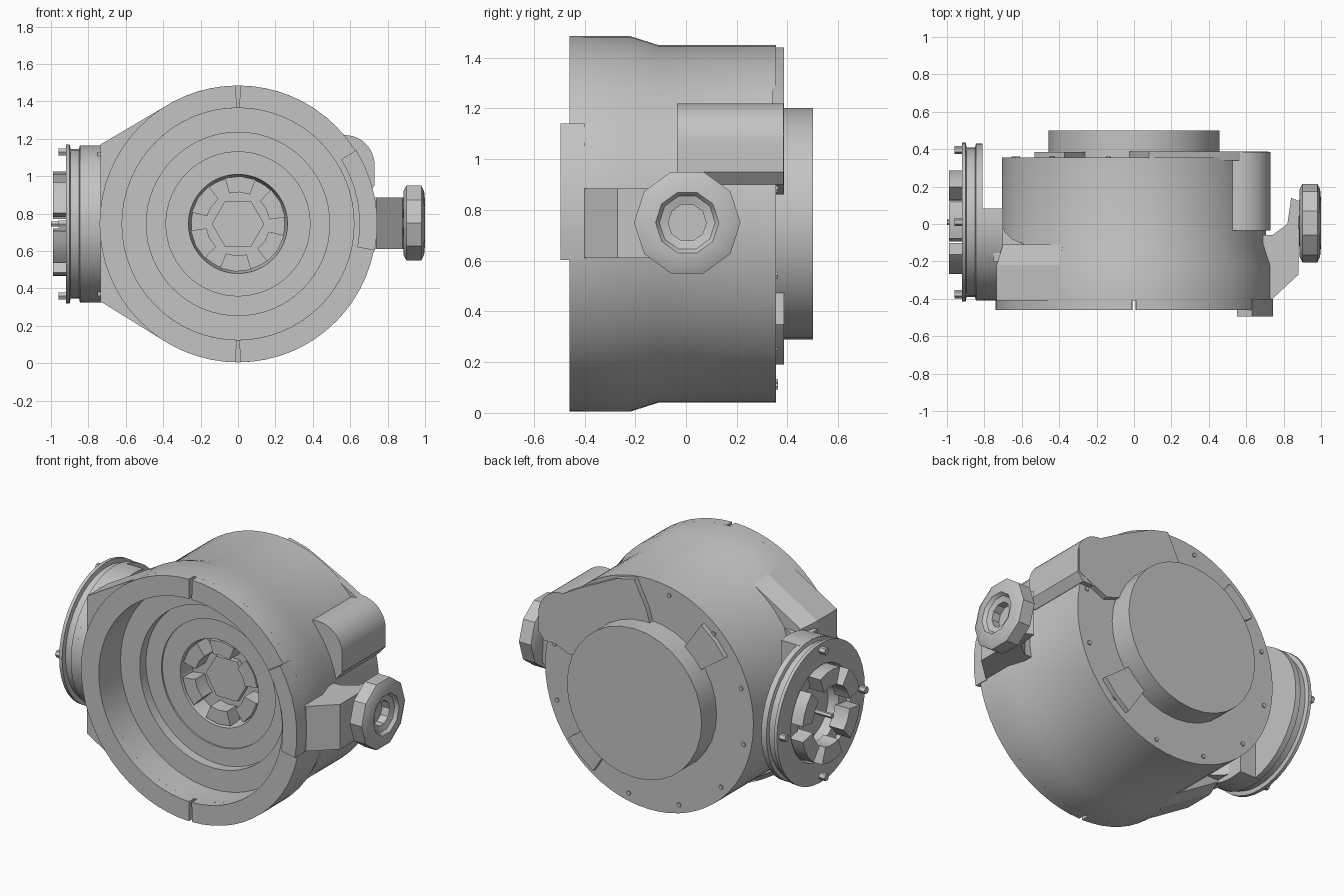
import bpy, bmesh
from math import cos, sin, radians, tau
from mathutils import Vector

if "Cube" in bpy.data.objects:
    bpy.data.objects.remove(bpy.data.objects["Cube"])

grey = bpy.data.materials.new("cast_grey")
grey.use_nodes = True
grey.diffuse_color = (0.55, 0.55, 0.55, 1)
grey.node_tree.nodes["Principled BSDF"].inputs["Base Color"].default_value = grey.diffuse_color

CZ = 0.745                      # height of the main axis
DRUM = (0, 0, CZ)
FLANGE = (0, 0.01, CZ)


def place(a, b, t, axis, centre):
    """Map cross-section (a, b) and depth t to the world."""
    local = {"X": (t, a, b), "Y": (a, t, b), "Z": (a, b, t)}[axis]
    return Vector(local) + Vector(centre)


def finish(name, bm):
    bmesh.ops.remove_doubles(bm, verts=bm.verts, dist=1e-5)
    bmesh.ops.recalc_face_normals(bm, faces=bm.faces)
    mesh = bpy.data.meshes.new(name)
    bm.to_mesh(mesh)
    bm.free()
    mesh.materials.append(grey)
    obj = bpy.data.objects.new(name, mesh)
    bpy.context.collection.objects.link(obj)
    bpy.ops.object.select_all(action="DESELECT")
    obj.select_set(True)
    bpy.context.view_layer.objects.active = obj
    bpy.ops.object.shade_smooth_by_angle(angle=radians(30))
    return obj


def lathe(name, profile, axis, centre, n=64):
    """Turn a profile of (radius, depth) fully around the axis."""
    bm = bmesh.new()
    rings = []
    for r, t in profile:
        if r == 0:
            rings.append([bm.verts.new(place(0, 0, t, axis, centre))] * n)
        else:
            rings.append([bm.verts.new(place(r * cos(tau * i / n), r * sin(tau * i / n), t, axis, centre))
                          for i in range(n)])
    for lo, hi in zip(rings, rings[1:]):
        for i in range(n):
            j = (i + 1) % n
            quad = list(dict.fromkeys((lo[i], lo[j], hi[j], hi[i])))
            if len(quad) > 2:
                bm.faces.new(quad)
    return finish(name, bm)


def prism(name, points, t0, t1, axis, centre=(0, 0, 0), end_scale=1):
    """Extrude an outline from depth t0 to t1, scaling the far end."""
    bm = bmesh.new()
    lo = [bm.verts.new(place(a, b, t0, axis, centre)) for a, b in points]
    hi = [bm.verts.new(place(a * end_scale, b * end_scale, t1, axis, centre)) for a, b in points]
    bm.faces.new(lo)
    bm.faces.new(hi)
    for i in range(len(points)):
        j = (i + 1) % len(points)
        bm.faces.new((lo[i], lo[j], hi[j], hi[i]))
    return finish(name, bm)


def arc(r, a0, a1, n=16):
    angles = [radians(a0 + (a1 - a0) * i / n) for i in range(n + 1)]
    return [(r * cos(a), r * sin(a)) for a in angles]


def sector(name, r0, r1, a0, a1, t0, t1, axis, centre, n=16):
    """Block shaped as part of a ring."""
    return prism(name, arc(r0, a0, a1, n) + arc(r1, a1, a0, n), t0, t1, axis, centre)


def rod(name, r, t0, t1, axis, centre, n=8):
    return lathe(name, [(0, t0), (r, t0), (r, t1), (0, t1)], axis, centre, n)


# Main drum with a stepped front recess
lathe("drum", [(0, 0.355), (0.705, 0.355), (0.705, -0.11), (0.74, -0.22), (0.74, -0.41),
               (0.62, -0.41), (0.62, -0.25), (0.49, -0.25), (0.49, -0.19), (0.385, -0.19),
               (0.385, -0.18), (0.265, -0.18), (0.25, -0.08), (0, -0.08)], "Y", DRUM)

# Split front rim, with a raised pad on one side
for name, start in (("rim_right", 90.8), ("rim_left", -89.2)):
    sector(name, 0.62, 0.74, start, start + 178.4, -0.46, -0.405, "Y", DRUM, 32)
sector("rim_pad", 0.65, 0.745, -11, 32, -0.495, -0.4, "Y", DRUM, 6)

# Central hub: hexagon core and rough lugs
rod("hub_core", 0.14, -0.11, -0.07, "Y", DRUM, 6)
for i in range(6):
    sector(f"hub_lug_{i}", 0.17, 0.255, 60 * i + 8, 60 * i + 46, -0.175, -0.07, "Y", DRUM, 2)

# Rear boss, tabs and screws
rod("rear_boss", 0.456, 0.34, 0.5, "Y", DRUM, 32)
sector("rear_tab_upper", 0.44, 0.65, 125, 145, 0.34, 0.386, "Y", DRUM, 2)
sector("rear_tab_lower", 0.44, 0.66, -57, -37, 0.34, 0.386, "Y", DRUM, 2)
for i in range(12):
    a = radians(30 * i + 12)
    rod(f"rear_screw_{i}", 0.014, 0.34, 0.362, "Y", (0.655 * cos(a), 0, CZ + 0.655 * sin(a)), 6)

# Side duct running to the rear, with its cover plate
prism("duct", [(0.45, 0.9), (0.69, 0.9), (0.73, 0.95)]
      + [(0.57 + x, 1.06 + z) for x, z in arc(0.16, 0, 120)], -0.035, 0.385, "Y")
prism("duct_plate", [(-0.03, 1.18), (0.0, 1.28), (0.08, 1.44), (0.2, 1.41), (0.46, 1.28), (0.6, 1.2),
                     (0.72, 1.1), (0.72, 0.95), (0.52, 0.86), (0.4, 0.9)], 0.34, 0.387, "Y")

# Housing that blends the drum into the large port, tapering with the drum
housing = [(-0.4, 0.622), (-0.735, 0.425), (-0.735, -0.415), (-0.4, -0.622)] + arc(0.66, 238, 122)
prism("port_housing", housing, -0.41, -0.22, "Y", DRUM)
prism("port_housing_taper", housing, -0.22, -0.11, "Y", DRUM, 0.953)
prism("port_neck", arc(0.42, 80, 280, 28), -0.84, -0.7, "X", FLANGE)
prism("port_flare", [(-0.75, 0.08), (-0.73, 0.08), (-0.715, 0.02), (-0.69, -0.04), (-0.65, -0.08),
                     (-0.58, -0.11), (-0.62, -0.2), (-0.75, -0.2)], 0.36, 1.13, "Z")

# Large port flange with a bored centre, lugs and bolts
lathe("port_flange", [(0, -0.81), (0.42, -0.81), (0.42, -0.845), (0.4, -0.85), (0.4, -0.895),
                      (0.425, -0.9), (0.425, -0.92), (0.29, -0.92), (0.28, -0.9), (0.2, -0.9),
                      (0.18, -0.83), (0, -0.83)], "X", FLANGE, 40)
for i in range(6):
    sector(f"port_lug_{i}", 0.18, 0.28, 60 * i + 8, 60 * i + 48, -0.99, -0.89, "X", FLANGE, 3)
for i in range(4):
    a = tau * i / 4
    rod(f"port_bolt_{i}", 0.022, -0.96, -0.9, "X", (0, 0.01 + 0.385 * cos(a), CZ + 0.385 * sin(a)), 6)
rod("port_pin", 0.015, -1.0, -0.83, "X", FLANGE, 6)

# Small outlet: angled arm and faceted nozzle with a stepped bore
prism("outlet_arm", [(0.65, -0.4), (0.74, -0.4), (0.88, -0.27), (0.88, 0.0), (0.89, 0.12), (0.84, 0.14),
                     (0.82, 0.0), (0.74, -0.06), (0.65, -0.06)], 0.61, 0.885, "Z")
lathe("outlet_nozzle", [(0, 0.88), (0.18, 0.885), (0.21, 0.9), (0.21, 0.98), (0.18, 0.995), (0.125, 1.0),
                        (0.11, 0.98), (0.075, 0.97), (0.075, 0.92), (0, 0.92)], "X", (0, 0.005, 0.75), 10)
